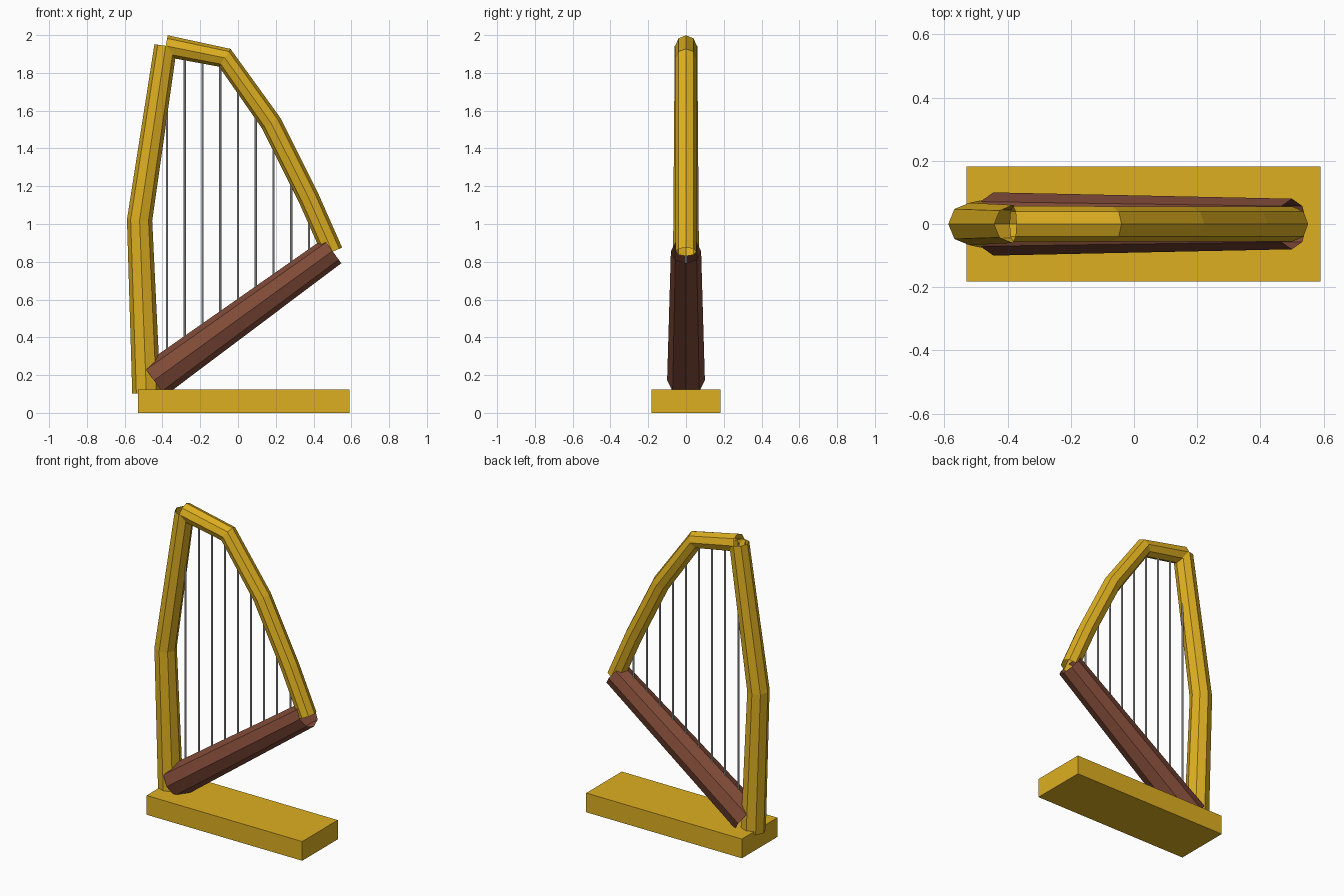
import bpy, bmesh, math
from mathutils import Vector

if "Cube" in bpy.data.objects:
    bpy.data.objects.remove(bpy.data.objects["Cube"])


def material(name, rgb):
    m = bpy.data.materials.new(name)
    m.diffuse_color = (*rgb, 1)
    m.use_nodes = True
    m.node_tree.nodes["Principled BSDF"].inputs["Base Color"].default_value = m.diffuse_color
    return m


gold = material("gold", (0.73, 0.43, 0.015))
brown = material("brown_wood", (0.22, 0.07, 0.04))


def finish(bm, name, mat):
    me = bpy.data.meshes.new(name)
    bm.to_mesh(me)
    bm.free()
    ob = bpy.data.objects.new(name, me)
    bpy.context.collection.objects.link(ob)
    if mat:
        me.materials.append(mat)
    return ob


def tube(name, path, radii, mat=None, sides=8):
    """Open faceted tube along (x, z) points in the plane y = 0."""
    pts = [Vector((x, 0, z)) for x, z in path]
    bm = bmesh.new()
    rings = []
    for i, p in enumerate(pts):
        t = Vector()
        if i > 0:
            t += (p - pts[i - 1]).normalized()
        if i < len(pts) - 1:
            t += (pts[i + 1] - p).normalized()
        t.normalize()
        side, across = Vector((-t.z, 0, t.x)), Vector((0, 1, 0))
        rings.append([bm.verts.new(p + radii[i] * (side * math.cos(a) + across * math.sin(a)))
                      for a in (2 * math.pi * k / sides for k in range(sides))])
    for a, b in zip(rings, rings[1:]):
        for k in range(sides):
            n = (k + 1) % sides
            bm.faces.new((a[k], b[k], b[n], a[n]))
    bmesh.ops.recalc_face_normals(bm, faces=bm.faces)
    # open tube: make sure the faces point away from the path
    f = bm.faces[0] if not bm.faces.ensure_lookup_table() else None
    if f.normal.dot(f.calc_center_median() - (pts[0] + pts[1]) / 2) < 0:
        bmesh.ops.reverse_faces(bm, faces=bm.faces)
    return finish(bm, name, mat)


def height_on(path, x):
    """z of a left-to-right path at the given x."""
    for (x0, z0), (x1, z1) in zip(path, path[1:]):
        if x0 <= x <= x1:
            return z0 + (z1 - z0) * (x - x0) / (x1 - x0)


# Base slab
bm = bmesh.new()
bmesh.ops.create_cube(bm, size=1)
bmesh.ops.scale(bm, vec=(1.12, 0.365, 0.125), verts=bm.verts)
bmesh.ops.translate(bm, vec=(0.03, 0, 0.0625), verts=bm.verts)
finish(bm, "base", gold)

# Frame: pillar, curved neck and slanted soundbox
neck = [(-0.383, 1.943), (-0.07, 1.88), (0.175, 1.535), (0.373, 1.14), (0.5, 0.853)]
box = [(-0.445, 0.172), (0.5, 0.857)]
tube("pillar", [(-0.485, 0.105), (-0.521, 1.02), (-0.383, 1.943)], [0.075, 0.067, 0.06], gold)
tube("neck", neck, [0.057, 0.056, 0.056, 0.056, 0.056], gold)
tube("soundbox", box, [0.1, 0.08], brown)

# Strings from soundbox to neck
for i in range(9):
    x = (i - 4) * 0.094
    tube(f"string_{i + 1}", [(x, height_on(box, x)), (x, height_on(neck, x))], [0.006, 0.006])
